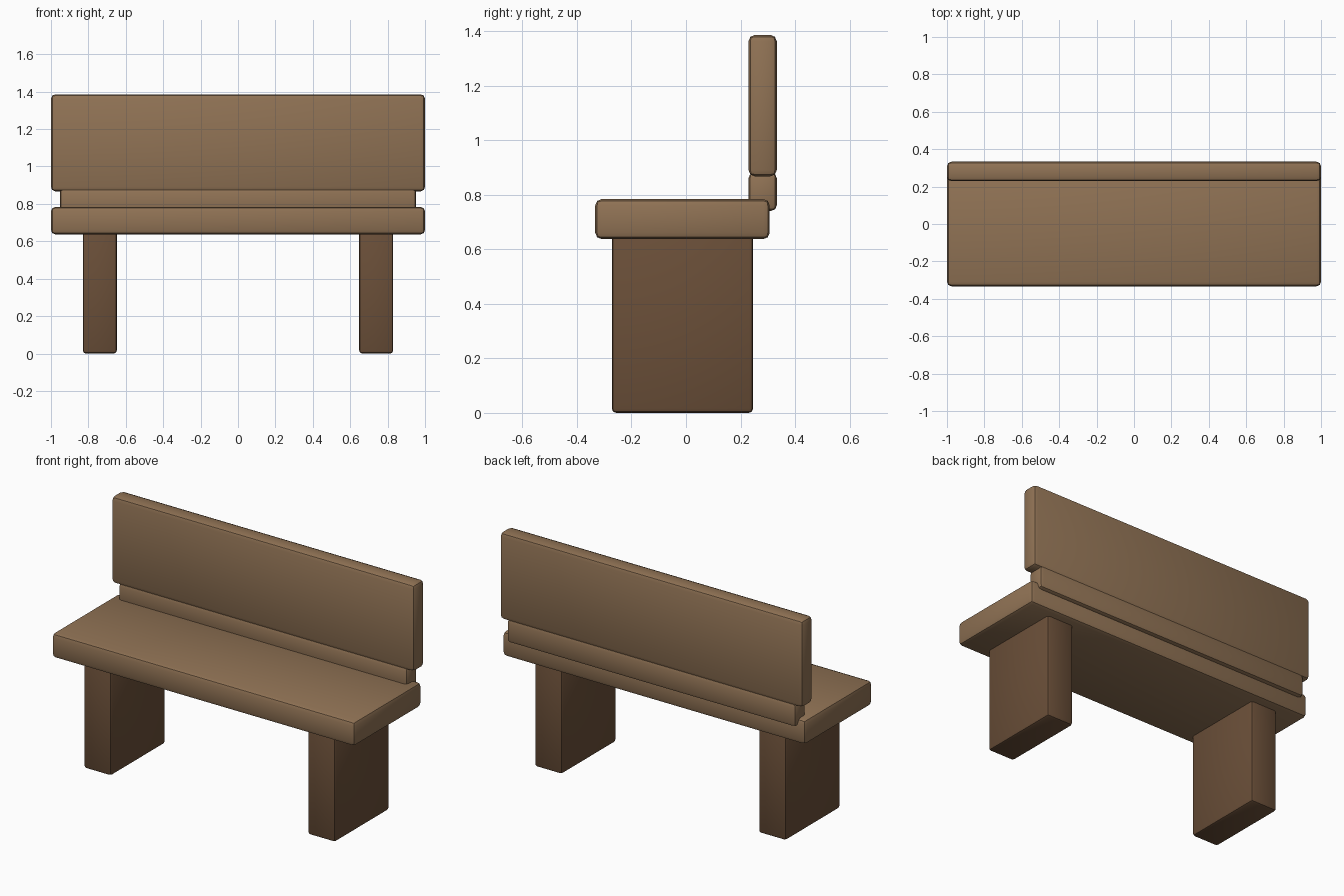
import bpy, math

if "Cube" in bpy.data.objects:
    bpy.data.objects.remove(bpy.data.objects["Cube"])


def material(name, rgb):
    m = bpy.data.materials.new(name)
    m.diffuse_color = (*rgb, 1)
    m.use_nodes = True
    m.node_tree.nodes["Principled BSDF"].inputs["Base Color"].default_value = m.diffuse_color
    return m


light_wood = material("light_wood", (0.28, 0.17, 0.09))
dark_wood = material("dark_wood", (0.145, 0.078, 0.04))


def board(name, x, y, z, bevel, mat):
    """Rounded box given its (min, max) range on each axis."""
    ranges = (x, y, z)
    bpy.ops.mesh.primitive_cube_add(size=1, location=[(a + b) / 2 for a, b in ranges])
    ob = bpy.context.object
    ob.name = name
    ob.scale = [b - a for a, b in ranges]
    bpy.ops.object.transform_apply(location=False, rotation=False, scale=True)
    mod = ob.modifiers.new("rounded_edges", 'BEVEL')
    mod.width = bevel
    mod.segments = 2
    ob.data.materials.append(mat)
    bpy.ops.object.modifier_apply(modifier=mod.name)
    bpy.ops.object.shade_smooth_by_angle(angle=math.radians(30))
    return ob


# Seat plank
board("seat", (-1, 1), (-0.333, 0.307), (0.637, 0.784), 0.024, light_wood)

# Backrest and the narrower rail that carries it
board("backrest", (-1, 1), (0.229, 0.333), (0.867, 1.386), 0.024, light_wood)
board("back_rail", (-0.953, 0.953), (0.229, 0.333), (0.741, 0.88), 0.02, light_wood)

# Slab legs
for side, x in (("left", (-0.83, -0.648)), ("right", (0.648, 0.83))):
    board(side + "_leg", x, (-0.272, 0.246), (0, 0.66), 0.016, dark_wood)
